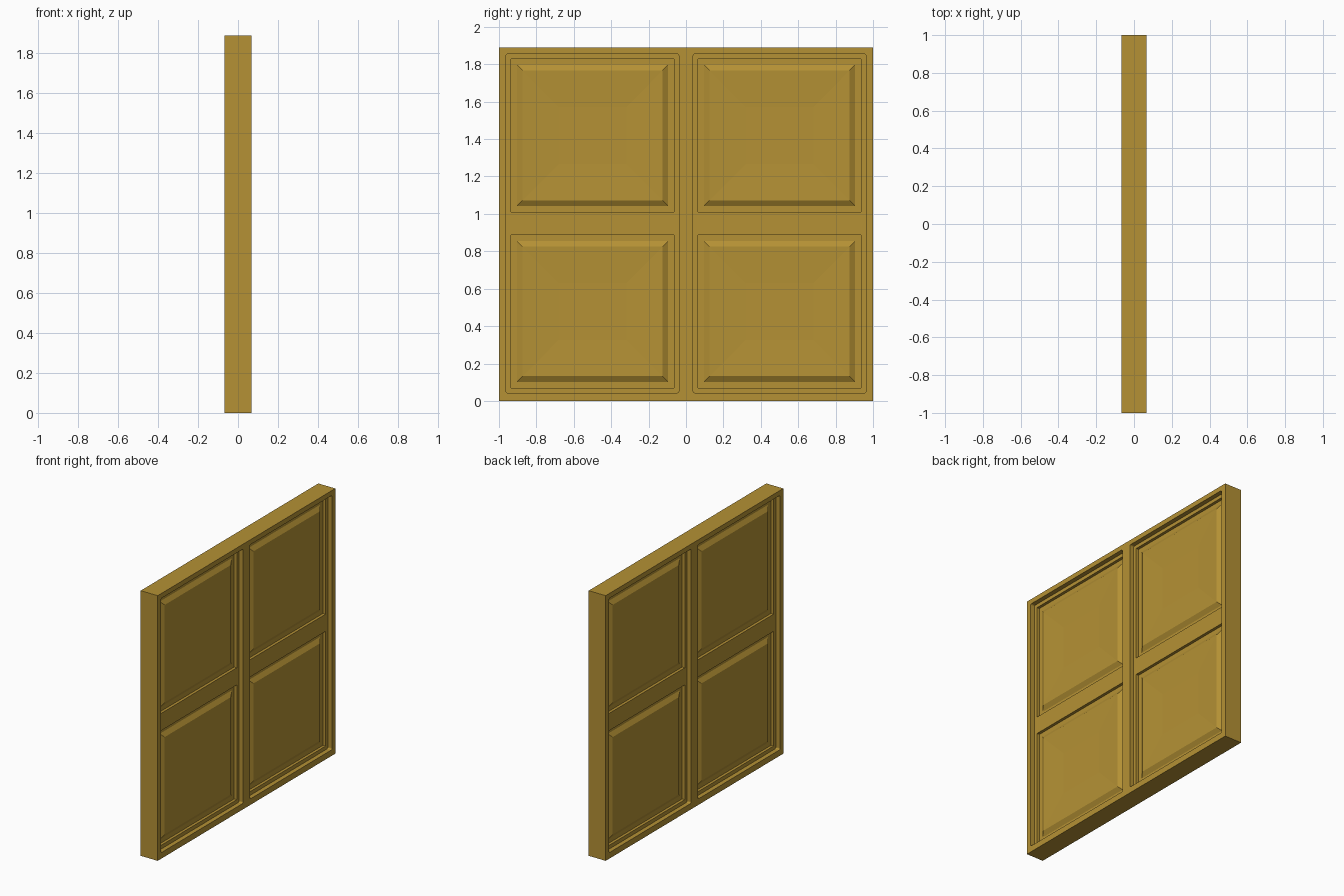
import bpy, bmesh
from mathutils import Vector

cube = bpy.data.objects.get("Cube")
if cube:
    bpy.data.objects.remove(cube, do_unlink=True)

HALF = 0.067        # half thickness of the window slab
HEIGHT = 1.89
STEP = 0.032        # depth of the tall openings
GROOVE = 0.052      # depth of the groove round each panel
FIELD = 0.033       # depth of the raised panel edge
DISH = 0.040        # depth of the panel centre

wood = bpy.data.materials.new("golden wood")
wood.use_nodes = True
colour = (0.46, 0.285, 0.035, 1)
wood.diffuse_color = colour
wood.node_tree.nodes["Principled BSDF"].inputs["Base Color"].default_value = colour


def finish(name, bm):
    bmesh.ops.recalc_face_normals(bm, faces=bm.faces)
    mesh = bpy.data.meshes.new(name)
    bm.to_mesh(mesh)
    bm.free()
    mesh.materials.append(wood)
    obj = bpy.data.objects.new(name, mesh)
    bpy.context.collection.objects.link(obj)
    return obj


def add_box(bm, x0, x1, y0, y1, z0, z1, radius=0):
    verts = bmesh.ops.create_cube(bm, size=1)["verts"]
    for v in verts:
        v.co = Vector(((x0 + x1) / 2 + v.co.x * (x1 - x0),
                       (y0 + y1) / 2 + v.co.y * (y1 - y0),
                       (z0 + z1) / 2 + v.co.z * (z1 - z0)))
    if radius:
        edges = {e for v in verts for e in v.link_edges
                 if abs(e.verts[0].co.x - e.verts[1].co.x) > 0.01}
        bmesh.ops.bevel(bm, geom=list(edges), offset=radius, segments=3,
                        profile=0.5, affect='EDGES')


def carve(target, rects, depth, radius=0):
    """Sink the given rectangles into both broad faces."""
    bm = bmesh.new()
    for side in (-1, 1):
        for y0, y1, z0, z1 in rects:
            a, b = sorted((side * (HALF - depth), side * (HALF + 0.1)))
            add_box(bm, a, b, y0, y1, z0, z1, radius)
    cutter = finish("cutter", bm)
    cutter.hide_render = True
    mod = target.modifiers.new("carve", 'BOOLEAN')
    mod.operation = 'DIFFERENCE'
    mod.solver = 'EXACT'
    mod.object = cutter
    bpy.context.view_layer.objects.active = target
    bpy.ops.object.modifier_apply(modifier=mod.name)
    bpy.data.objects.remove(cutter, do_unlink=True)


def raised_panel(name, side, y0, y1, z0, z1):
    """Bevelled field with a shallow dished centre."""
    bm = bmesh.new()
    rings = []
    levels = [(0.032, 0.032, GROOVE + 0.003), (0.032, 0.032, GROOVE),
              (0.062, 0.062, FIELD), (0.255, 0.257, DISH)]
    for iy, iz, depth in levels:
        x = side * (HALF - depth)
        rings.append([bm.verts.new((x, y, z)) for y, z in (
            (y0 + iy, z0 + iz), (y1 - iy, z0 + iz),
            (y1 - iy, z1 - iz), (y0 + iy, z1 - iz))])
    for a, b in zip(rings, rings[1:]):
        for i in range(4):
            j = (i + 1) % 4
            bm.faces.new((a[i], a[j], b[j], b[i]))
    bm.faces.new(rings[0][::-1])
    bm.faces.new(rings[-1])
    finish(name, bm)


# Frame with two tall openings, leaving a recessed middle rail
openings = [(-0.963, -0.038, 0.043, 1.855), (0.038, 0.963, 0.043, 1.855)]
panels = [(y0, y1, z0, z1)
          for y0, y1 in ((-0.936, -0.064), (0.064, 0.936))
          for z0, z1 in ((0.07, 0.887), (1.01, 1.829))]

bm = bmesh.new()
add_box(bm, -HALF, HALF, -1, 1, 0, HEIGHT)
frame = finish("frame", bm)
carve(frame, openings, STEP, 0.01)
carve(frame, panels, GROOVE)

# Four raised panels on each broad face
for side, label in ((1, "left"), (-1, "right")):
    for number, rect in enumerate(panels, 1):
        raised_panel(f"{label}_panel_{number}", side, *rect)
